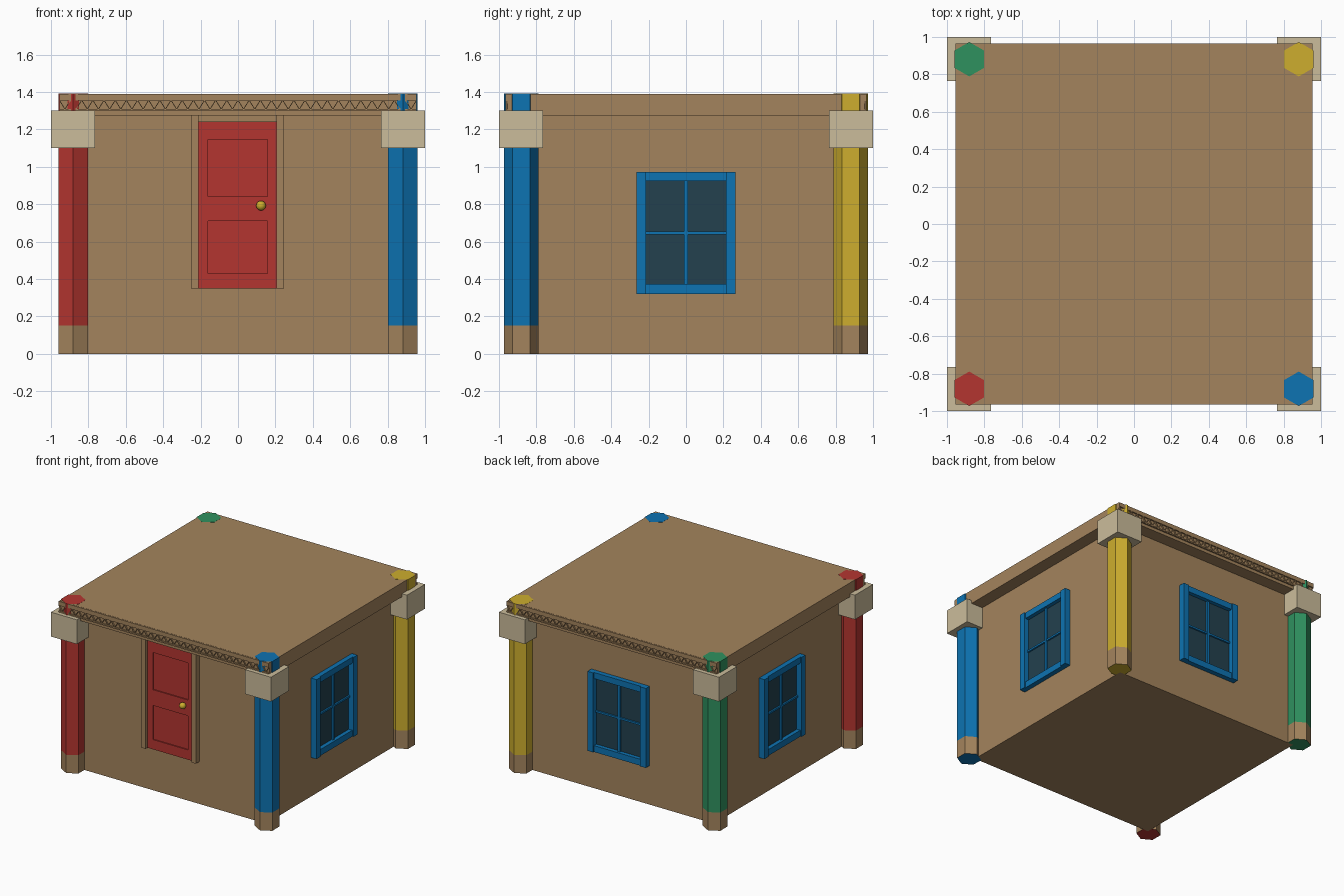
import bpy, bmesh, math
from mathutils import Matrix, Vector

if "Cube" in bpy.data.objects:
    bpy.data.objects.remove(bpy.data.objects["Cube"])


def srgb(r, g, b):
    f = lambda c: c / 12.92 if c <= 0.04045 else ((c + 0.055) / 1.055) ** 2.4
    return (f(r / 255), f(g / 255), f(b / 255), 1)


def material(name, *rgb):
    m = bpy.data.materials.new(name)
    m.diffuse_color = srgb(*rgb)
    m.use_nodes = True
    m.node_tree.nodes["Principled BSDF"].inputs["Base Color"].default_value = m.diffuse_color
    return m


CARD = material("cardboard_brown", 164, 132, 93)
RED = material("red", 180, 53, 48)
BLUE = material("blue", 13, 115, 178)
YELLOW = material("yellow", 205, 174, 46)
GREEN = material("green", 47, 145, 95)
CREAM = material("cream", 203, 188, 155)
GLASS = material("dark_glass", 35, 65, 78)


def finish(name, bm, *mats):
    bmesh.ops.recalc_face_normals(bm, faces=bm.faces)
    me = bpy.data.meshes.new(name)
    bm.to_mesh(me)
    bm.free()
    for m in mats:
        me.materials.append(m)
    ob = bpy.data.objects.new(name, me)
    bpy.context.collection.objects.link(ob)
    return ob


def boxes(name, mat, *spans, angle=0):
    """Each span is (x0, x1, y0, y1, z0, z1); the set is turned about z."""
    bm = bmesh.new()
    for x0, x1, y0, y1, z0, z1 in spans:
        c = Vector(((x0 + x1) / 2, (y0 + y1) / 2, (z0 + z1) / 2))
        m = (Matrix.Rotation(angle, 4, 'Z') @ Matrix.Translation(c)
             @ Matrix.Diagonal((x1 - x0, y1 - y0, z1 - z0, 1)))
        bmesh.ops.create_cube(bm, size=1, matrix=m)
    return finish(name, bm, mat)


W = 0.85    # wall plane
R = 0.955   # roof edge

# walls and roof slab
boxes("walls", CARD, (-W, W, -W, W, 0, 1.28))
boxes("roof", CARD, (-R, R, -R, R, 1.275, 1.39))

# fluted edge on the front and back of the roof
TEETH, T = 32, 0.004
for side, name in ((-1, "front"), (1, "back")):
    y0, y1 = sorted((side * 0.95, side * 0.966))
    boxes(name + "_roof_liners", CARD,
          (-R, R, y0, y1, 1.300, 1.310), (-R, R, y0, y1, 1.355, 1.389))
    bm = bmesh.new()
    pts = [(-R + 2 * R * i / (2 * TEETH), 1.308 if i % 2 else 1.356)
           for i in range(2 * TEETH + 1)]
    rows = [[bm.verts.new((x, y, z + dz)) for x, z in pts]
            for y, dz in ((y0, -T), (y1, -T), (y1, T), (y0, T))]
    for a, b in zip(rows, rows[1:] + rows[:1]):
        for i in range(len(pts) - 1):
            bm.faces.new((a[i], a[i + 1], b[i + 1], b[i]))
    for i in (0, -1):
        bm.faces.new([r[i] for r in rows])
    finish(name + "_roof_flutes", bm, CARD)

# six-sided corner pillars with a bare foot, and a block near each top
P, PR = 0.881, 0.092
for sx, sy, mat, name in ((-1, -1, RED, "front_left"), (1, -1, BLUE, "front_right"),
                          (1, 1, YELLOW, "back_right"), (-1, 1, GREEN, "back_left")):
    bm = bmesh.new()
    rings = [[bm.verts.new((sx * P + PR * math.sin(k * math.pi / 3),
                            sy * P + PR * math.cos(k * math.pi / 3), z))
              for k in range(6)] for z in (0, 0.15, 1.391)]
    bm.faces.new(rings[0])
    bm.faces.new(rings[2])
    for level in range(2):
        for k in range(6):
            j = (k + 1) % 6
            f = bm.faces.new((rings[level][k], rings[level][j],
                              rings[level + 1][j], rings[level + 1][k]))
            f.material_index = 1 if level == 0 else 0
    finish(name + "_pillar", bm, mat, CARD)
    xs, ys = sorted((sx * 0.765, sx)), sorted((sy * 0.765, sy))
    boxes(name + "_block", CREAM, (*xs, *ys, 1.1, 1.3))

# door leaf: back plate, stiles and rails leave two sunken panels
F = -0.875
boxes("door", RED,
      (-0.21, 0.207, -0.866, -0.84, 0.35, 1.24),
      (-0.21, -0.16, F, -0.86, 0.35, 1.24), (0.157, 0.207, F, -0.86, 0.35, 1.24),
      (-0.16, 0.157, F, -0.86, 0.35, 0.43), (-0.16, 0.157, F, -0.86, 0.71, 0.84),
      (-0.16, 0.157, F, -0.86, 1.145, 1.24))
boxes("door_frame", CARD,
      (-0.25, -0.21, -0.90, -0.84, 0.35, 1.277), (0.207, 0.247, -0.90, -0.84, 0.35, 1.277),
      (-0.21, 0.207, -0.89, -0.84, 1.24, 1.277))
bm = bmesh.new()
bmesh.ops.create_uvsphere(bm, u_segments=16, v_segments=10, radius=0.026,
                          matrix=Matrix.Translation((0.123, -0.895, 0.792)))
for f in bm.faces:
    f.smooth = True
finish("door_knob", bm, YELLOW)

# windows on the right, back and left walls
for turn, name in ((1, "right"), (2, "back"), (3, "left")):
    a = turn * math.pi / 2
    boxes(name + "_window_frame", BLUE,
          (-0.265, -0.213, -0.90, -0.84, 0.32, 0.973), (0.213, 0.265, -0.90, -0.84, 0.32, 0.973),
          (-0.213, 0.213, -0.89, -0.84, 0.32, 0.372), (-0.213, 0.213, -0.89, -0.84, 0.923, 0.973),
          (-0.01, 0.01, -0.872, -0.84, 0.372, 0.923), (-0.213, 0.213, -0.870, -0.84, 0.638, 0.653),
          angle=a)
    boxes(name + "_window_glass", GLASS, (-0.213, 0.213, -0.857, -0.848, 0.372, 0.923), angle=a)
